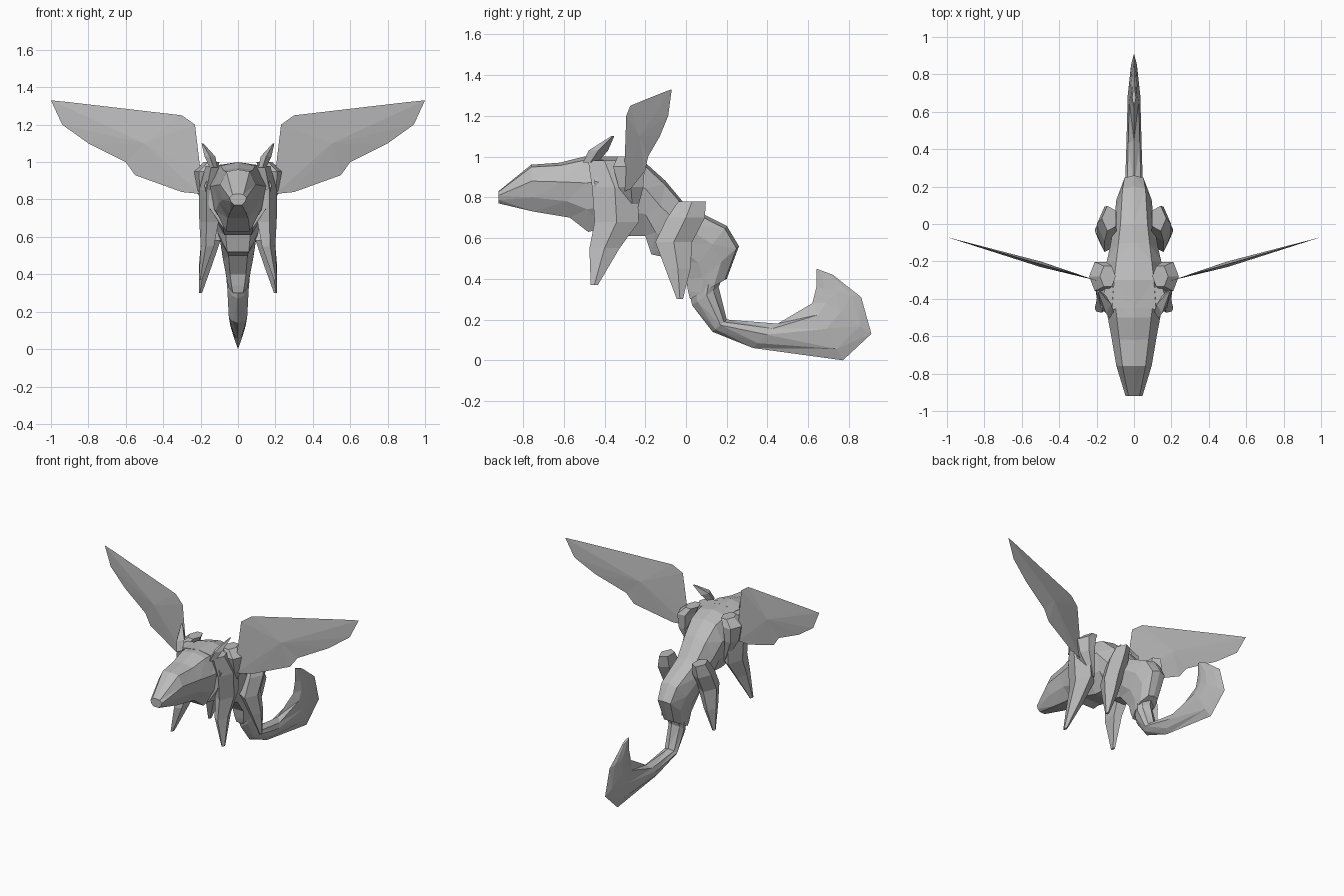
import bpy, bmesh, math

cube = bpy.data.objects.get("Cube")
if cube:
    bpy.data.objects.remove(cube)

shade = (.5, .5, .5, 1)
grey = bpy.data.materials.new("stone grey")
grey.use_nodes = True
grey.diffuse_color = shade
grey.node_tree.nodes["Principled BSDF"].inputs["Base Color"].default_value = shade


def finish(name, bm):
    """Turn the working mesh into a flat shaded object."""
    bmesh.ops.recalc_face_normals(bm, faces=bm.faces)
    mesh = bpy.data.meshes.new(name)
    bm.to_mesh(mesh)
    bm.free()
    mesh.materials.append(grey)
    part = bpy.data.objects.new(name, mesh)
    bpy.context.collection.objects.link(part)


def skin(name, rings):
    """Bridge rings of points into a closed, faceted solid."""
    bm = bmesh.new()
    rings = [[bm.verts.new(point) for point in ring] for ring in rings]
    for lower, upper in zip(rings, rings[1:]):
        for i in range(len(lower)):
            bm.faces.new((lower[i - 1], lower[i], upper[i], upper[i - 1]))
    bm.faces.new(rings[0])
    bm.faces.new(rings[-1])
    bmesh.ops.triangulate(bm, faces=bm.faces)
    finish(name, bm)


def spine(name, stations, half, start, end, ease=1):
    """Loft sections given as upper y, z and lower y, z; the width eases from start to end."""
    outline = half + [(-across, up) for across, up in reversed(half) if across > 0]
    rings = []
    for k, (top_y, top_z, low_y, low_z) in enumerate(stations):
        along = (k / (len(stations) - 1)) ** ease
        width = start + (end - start) * along
        rings.append([(across * width,
                       low_y + (top_y - low_y) * up,
                       low_z + (top_z - low_z) * up) for across, up in half and outline])
    skin(name, rings)


def limb(name, joints, thickness, depth, side, sides=5):
    """Loft level rings around the joints, fullest near the top and tapered to a tip."""
    rings = []
    for k, (x, y, z) in enumerate(joints):
        along = k / (len(joints) - 1)
        swell = math.sin(math.pi * (.25 + .7 * along))
        angles = [math.tau * i / sides for i in range(sides)]
        rings.append([(side * (x + thickness * swell * math.cos(angle)),
                       y + depth * swell * math.sin(angle), z) for angle in angles])
    skin(name, rings)


def wing(name, outline, side):
    """Thin blade swept back, with a low ridge on each face."""
    bm = bmesh.new()

    def place(x, z, offset=0):
        return bm.verts.new((side * x, .29 * x - .36 + offset, z))

    rim = [place(x, z) for x, z in outline]
    for offset in (-.015, .015):
        ridge = place(.5, 1.1, offset)
        for i in range(len(rim)):
            bm.faces.new((rim[i - 1], rim[i], ridge))
    finish(name, bm)


# Wedge-shaped head with a blunt muzzle
boxy = [(0, 1), (.65, .95), (1, .65), (.85, .3), (.45, 0)]
spine("head", [
    (-.92, .83, -.92, .77),
    (-.76, .96, -.75, .73),
    (-.62, .97, -.57, .7),
    (-.5, 1, -.48, .63),
    (-.4, 1, -.4, .65),
], boxy, start=.045, end=.16, ease=.6)

# Torso running down over the hips
spine("torso", [
    (-.45, 1, -.45, .65),
    (-.3, 1, -.3, .61),
    (-.2, .97, -.2, .61),
    (-.1, .88, -.17, .52),
    (0, .76, -.08, .5),
    (.2, .66, 0, .4),
    (.26, .56, .01, .34),
    (.2, .4, .02, .3),
], boxy, start=.18, end=.06)

# Tail curling back and up into a pointed blade
diamond = [(0, 1), (.75, .8), (1, .55), (.6, .2), (0, 0)]
spine("tail", [
    (.2, .45, .01, .36),
    (.16, .36, .03, .27),
    (.2, .2, .13, .14),
    (.45, .18, .33, .06),
    (.62, .28, .77, 0),
    (.63, .32, .91, .13),
    (.64, .36, .86, .31),
    (.64, .45, .72, .42),
], diamond, start=.065, end=.01)

wing_outline = [
    (.2, .95), (.23, 1.2), (.3, 1.25), (.9, 1.32), (1, 1.33), (.94, 1.2),
    (.8, 1.1), (.6, 1), (.55, .93), (.3, .84), (.2, .83),
]

for label, side in (("left", 1), ("right", -1)):
    wing(label + "_wing", wing_outline, side)

    # Shoulder lump that carries the wing
    shoulder = [(.14, -.28, 1), (.18, -.28, .95), (.18, -.27, .85), (.13, -.26, .7)]
    limb(label + "_shoulder", shoulder, .06, .09, side, sides=6)

    # Legs hanging to thin claws
    front = [(.13, -.4, .98), (.15, -.35, .85), (.15, -.34, .68), (.16, -.4, .55), (.2, -.45, .37)]
    limb(label + "_front_leg", front, .06, .12, side)
    hind = [(.13, .03, .78), (.14, 0, .7), (.14, -.06, .58), (.17, -.04, .45), (.2, -.03, .3)]
    limb(label + "_hind_leg", hind, .06, .1, side)

    # Horn sweeping back from the crown
    horn = [(.13, -.47, .97), (.15, -.43, 1.03), (.19, -.36, 1.1)]
    limb(label + "_horn", horn, .03, .05, side, sides=4)
